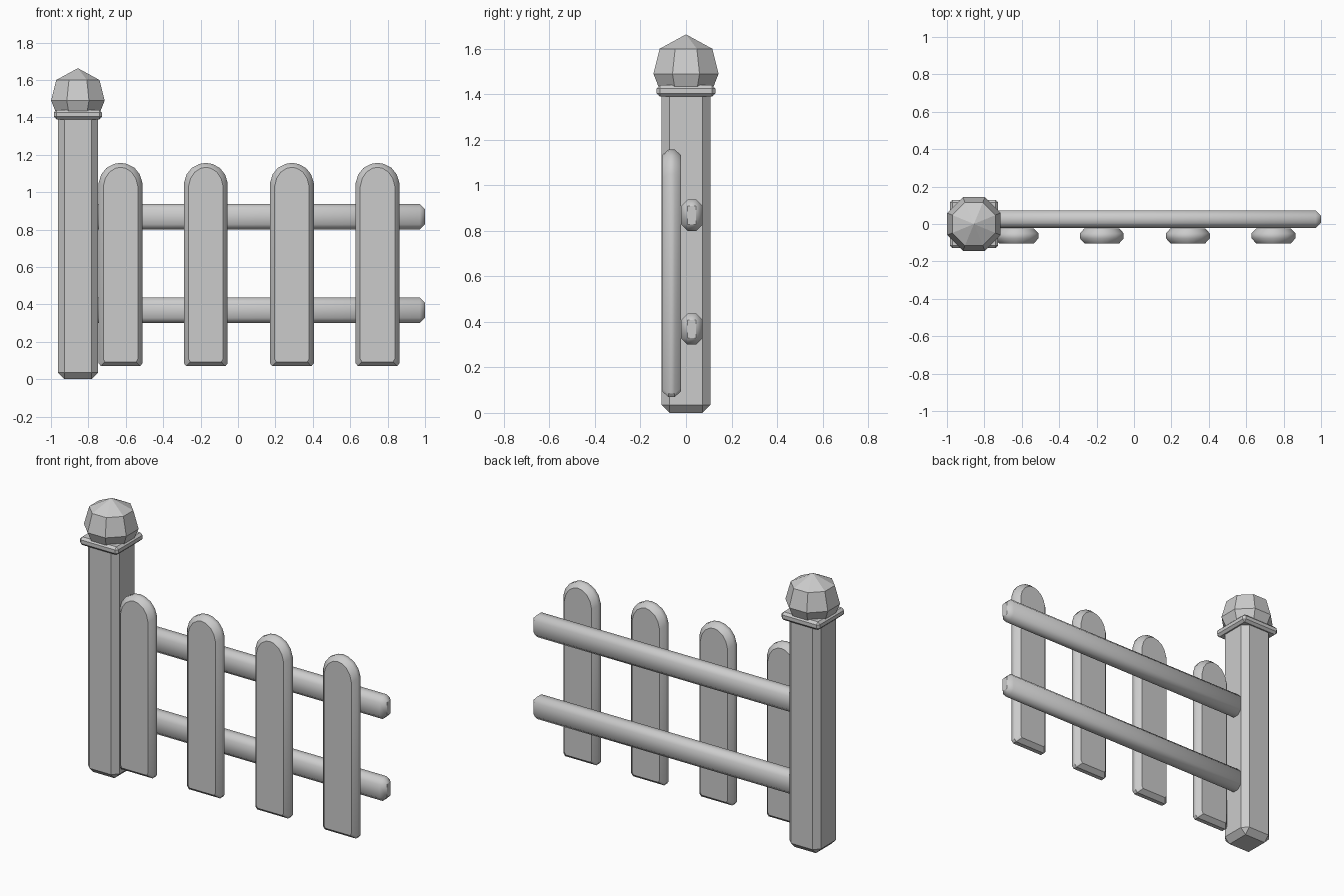
import bpy, bmesh
from math import cos, sin, pi

cube = bpy.data.objects.get("Cube")
if cube:
    bpy.data.objects.remove(cube, do_unlink=True)

grey = bpy.data.materials.new("light_grey")
grey.use_nodes = True
colour = (0.6, 0.6, 0.6, 1)
grey.diffuse_color = colour
grey.node_tree.nodes["Principled BSDF"].inputs["Base Color"].default_value = colour


def finish(name, bm):
    bmesh.ops.recalc_face_normals(bm, faces=bm.faces[:])
    mesh = bpy.data.meshes.new(name)
    bm.to_mesh(mesh)
    bm.free()
    mesh.materials.append(grey)
    obj = bpy.data.objects.new(name, mesh)
    bpy.context.collection.objects.link(obj)
    return obj


def block(name, lo, hi, chamfer):
    """Box between two corners with single-cut chamfered edges."""
    bm = bmesh.new()
    bmesh.ops.create_cube(bm, size=1)
    for v in bm.verts:
        v.co = [(a + b) / 2 + c * (b - a) for a, b, c in zip(lo, hi, v.co)]
    bmesh.ops.bevel(bm, geom=bm.edges[:], offset=chamfer, segments=1,
                    profile=0.5, affect='EDGES')
    return finish(name, bm)


def loft(name, rings):
    """Skin a stack of rings and cap both ends."""
    bm = bmesh.new()
    loops = [[bm.verts.new(p) for p in ring] for ring in rings]
    for a, b in zip(loops, loops[1:]):
        for i in range(len(a)):
            j = (i + 1) % len(a)
            bm.faces.new((a[i], a[j], b[j], b[i]))
    bm.faces.new(loops[0])
    bm.faces.new(loops[-1])
    return finish(name, bm)


# Post with its square collar
PX = -0.856
block("post", (PX - 0.107, -0.107, 0), (PX + 0.107, 0.107, 1.43), 0.035)
block("post_collar", (PX - 0.129, -0.129, 1.39), (PX + 0.129, 0.129, 1.44), 0.014)

# Eight-sided finial
profile = [(0.125, 1.42), (0.155, 1.49), (0.125, 1.60), (0.002, 1.662)]
angles = [pi / 8 + k * pi / 4 for k in range(8)]
loft("post_finial", [[(PX + r * cos(a), r * sin(a), z) for a in angles]
                     for r, z in profile])

# Rails: rounded sides, run into the post
for name, z in (("lower_rail", 0.30), ("upper_rail", 0.80)):
    rail = block(name, (-0.80, -0.021, z), (1.0, 0.073, z + 0.137), 0.028)
    for f in rail.data.polygons:
        f.use_smooth = abs(f.normal.x) < 0.9

# Pickets: arched outline, front and back edges chamfered
half = [(0.105, 0.07), (0.117, 0.085), (0.117, 1.05), (0.103, 1.095),
        (0.075, 1.13), (0.035, 1.151)]
outline = half + [(0, 1.157)] + [(-x, z) for x, z in reversed(half)]
MID = 0.61
inner = [(x * 0.79, MID + (z - MID) * 0.957) for x, z in outline]
layers = [(inner, -0.104), (outline, -0.077), (outline, -0.050), (inner, -0.023)]
for n, cx in enumerate((-0.628, -0.172, 0.288, 0.746), 1):
    picket = loft(f"picket_{n}", [[(cx + x, y, z) for x, z in ring]
                                  for ring, y in layers])
    for f in picket.data.polygons:
        f.use_smooth = abs(f.normal.y) < 0.9 and f.normal.z > -0.5
